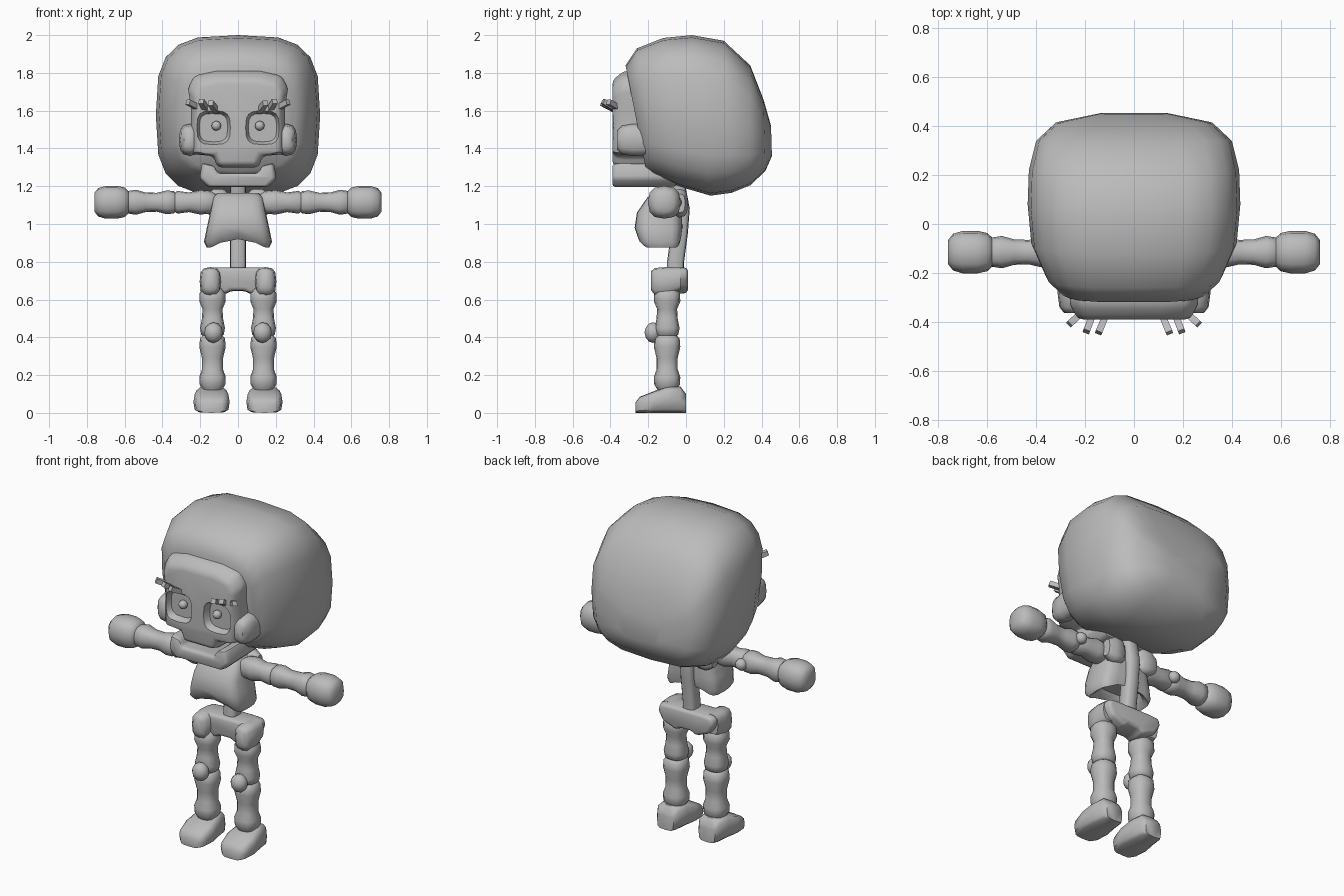
import bpy, bmesh, math
from mathutils import Vector

if "Cube" in bpy.data.objects:
    bpy.data.objects.remove(bpy.data.objects["Cube"])

grey = bpy.data.materials.new("plain grey")
grey.diffuse_color = (0.5, 0.5, 0.5, 1)
grey.use_nodes = True
grey.node_tree.nodes["Principled BSDF"].inputs["Base Color"].default_value = grey.diffuse_color


def finish(name, bm, bevel=0.0, cutters=(), angle=50):
    """Turn a bmesh into a smooth shaded object, baking bevel and cuts."""
    bmesh.ops.recalc_face_normals(bm, faces=bm.faces)
    me = bpy.data.meshes.new(name)
    bm.to_mesh(me)
    bm.free()
    ob = bpy.data.objects.new(name, me)
    bpy.context.collection.objects.link(ob)
    if bevel:
        m = ob.modifiers.new("bevel", 'BEVEL')
        m.width, m.segments, m.limit_method = bevel, 2, 'ANGLE'
    for c in cutters:
        m = ob.modifiers.new("cut", 'BOOLEAN')
        m.operation, m.object, m.solver = 'DIFFERENCE', c, 'EXACT'
    if ob.modifiers:
        dg = bpy.context.evaluated_depsgraph_get()
        baked = bpy.data.meshes.new_from_object(ob.evaluated_get(dg))
        ob.modifiers.clear()
        ob.data = baked
    ob.data.materials.clear()
    ob.data.materials.append(grey)
    bpy.ops.object.select_all(action='DESELECT')
    ob.select_set(True)
    bpy.context.view_layer.objects.active = ob
    bpy.ops.object.shade_smooth_by_angle(angle=math.radians(angle))
    return ob


def skin(loops):
    """Bridge equal length point loops and cap both ends."""
    bm = bmesh.new()
    rows = [[bm.verts.new(p) for p in l] for l in loops]
    n = len(rows[0])
    for a, b in zip(rows, rows[1:]):
        for i in range(n):
            j = (i + 1) % n
            bm.faces.new((a[i], a[j], b[j], b[i]))
    bm.faces.new(rows[0])
    bm.faces.new(rows[-1])
    return bm


def squircle(c, u, v, n=16, p=3.0):
    """Rounded square loop around c, spanned by half axes u and v."""
    c, u, v = Vector(c), Vector(u), Vector(v)
    f = lambda t: math.copysign(abs(t) ** (2 / p), t) if abs(t) > 1e-6 else 0
    return [c + u * f(math.cos(k * math.tau / n)) + v * f(math.sin(k * math.tau / n))
            for k in range(n)]


def ball(name, c, r, scale=(1, 1, 1)):
    bm = bmesh.new()
    bmesh.ops.create_icosphere(bm, subdivisions=2, radius=r)
    for v in bm.verts:
        v.co = Vector(c) + Vector(a * b for a, b in zip(v.co, scale))
    finish(name, bm)


def plate(half, levels, zc):
    """Mirror a half outline (x, z) and stack it at (y, scale) levels."""
    full = half + [(-x, z) for x, z in reversed(half)]
    return skin([[(x * s, y, zc + (z - zc) * s) for x, z in full] for y, s in levels])


def bar(name, a, b, w):
    """Square rod between two points."""
    a, b = Vector(a), Vector(b)
    d = (b - a).normalized()
    u = d.cross(Vector((0, 0, 1))).normalized() * w
    v = d.cross(u).normalized() * w
    finish(name, skin([[p + u + v, p + u - v, p - u - v, p - u + v] for p in (a, b)]), angle=30)


# Big rounded head shell: y bottom, y top, half width, z bottom, z top
shell = [(-.21, -.32, .30, 1.28, 1.84), (-.17, -.26, .36, 1.255, 1.93),
         (-.04, -.12, .42, 1.2, 1.985), (.13, .03, .435, 1.15, 2.0),
         (.24, .2, .43, 1.165, 1.97), (.34, .34, .40, 1.205, 1.84),
         (.42, .41, .32, 1.28, 1.66), (.455, .45, .14, 1.36, 1.52)]
finish("head_shell", skin([
    squircle((0, (yb + yt) / 2, (zb + zt) / 2), (w, 0, 0), (0, (yt - yb) / 2, (zt - zb) / 2), 20, 3.3)
    for yb, yt, w, zb, zt in shell]))

# Face with tapered eye sockets
cutters = []
for s in (-1, 1):
    c = finish("socket_cutter", skin([
        squircle((s * .13, y, 1.51), (r, 0, 0), (0, 0, r), 16, 3.2)
        for y, r in ((-.45, .10), (-.39, .09), (-.35, .075))]))
    c.hide_render = True
    cutters.append(c)
finish("face", plate([(.12, 1.81), (.23, 1.785), (.265, 1.72), (.25, 1.62), (.25, 1.5),
                      (.25, 1.37), (.13, 1.36), (.11, 1.30)],
                     [(-.39, .88), (-.33, 1), (-.15, 1)], 1.40), .022, cutters, 40)
for c in cutters:
    bpy.data.objects.remove(c)

# Lower jaw
finish("jaw", plate([(.11, 1.268), (.13, 1.31), (.19, 1.325), (.205, 1.24), (.16, 1.195)],
                    [(-.39, .95), (-.35, 1), (-.05, .95)], 1.26), .015, angle=40)

for s, side in ((-1, "left"), (1, "right")):
    # Cheek, pupil and lashes
    finish(side + "_cheek", skin([
        squircle((s * .255, y, 1.445), (w, 0, 0), (0, 0, h), 12, 2.6)
        for y, w, h in ((-.365, .03, .05), (-.34, .05, .075), (-.28, .058, .085), (-.18, .05, .08))]))
    ball(side + "_pupil", (s * .115, -.365, 1.52), .026)
    for a, b in (((.11, -.36, 1.595), (.145, -.445, 1.64)),
                 ((.165, -.36, 1.60), (.195, -.44, 1.65)),
                 ((.20, -.35, 1.61), (.265, -.41, 1.645))):
        bar(side + "_lash", (s * a[0], a[1], a[2]), (s * b[0], b[1], b[2]), .014)

    # Arm: upper bone, forearm, hand, elbow bump (x, radius)
    for part, prof in (
            ("upper_arm", ((.12, .045), (.145, .06), (.2, .065), (.26, .052), (.32, .06), (.345, .045))),
            ("forearm", ((.325, .045), (.34, .06), (.38, .062), (.43, .05), (.49, .052),
                         (.54, .066), (.58, .06), (.6, .04))),
            ("hand", ((.575, .055), (.6, .078), (.64, .087), (.7, .087), (.74, .075), (.76, .05)))):
        finish(f"{side}_{part}", skin([
            squircle((s * x, -.115, 1.115), (0, r, 0), (0, 0, r), 12, 2.5) for x, r in prof]))
    ball(side + "_elbow", (s * .335, -.055, 1.115), .035)

    # Shoulder blade behind the ribs
    finish(side + "_shoulder_blade", skin([
        squircle((s * x, -.035, 1.11), (0, d, 0), (0, 0, h), 12, 3)
        for x, d, h in ((.05, .02, .05), (.075, .04, .075), (.13, .045, .075), (.17, .03, .05))]))

    # Leg: thigh and shin (z, radius), knee cap
    for part, prof in (
            ("thigh", ((.66, .05), (.635, .068), (.59, .07), (.55, .053), (.5, .056),
                       (.45, .066), (.415, .06), (.4, .04))),
            ("shin", ((.415, .045), (.395, .066), (.35, .07), (.29, .056), (.23, .056),
                      (.19, .07), (.15, .068), (.12, .05)))):
        finish(f"{side}_{part}", skin([
            squircle((s * .135, -.1, z), (r, 0, 0), (0, r, 0), 12, 2.5) for z, r in prof]))
    ball(side + "_knee", (s * .13, -.175, .425), .05, (1, .9, 1.1))

    # Foot: y, half width, height
    finish(side + "_foot", skin([
        squircle((s * .14, y, h / 2), (w, 0, 0), (0, 0, h / 2), 12, 4)
        for y, w, h in ((-.268, .06, .055), (-.245, .085, .085), (-.17, .096, .115),
                        (-.1, .085, .14), (-.03, .075, .14), (0, .055, .1))]))

    # Hip lobe
    finish(side + "_hip", skin([
        squircle((s * .145, y, z), (w, 0, 0), (0, 0, h), 12, 3)
        for y, z, w, h in ((-.185, .70, .03, .05), (-.165, .695, .05, .072),
                           (-.1, .695, .058, .077), (-.03, .71, .05, .06))]))

# Hollow ribcage with an arched lower edge: z, y, half width, half depth
ribs = skin([squircle((0, y, z), (w, 0, 0), (0, d, 0), 20, 4) for z, y, w, d in (
    (1.165, -.10, .11, .07), (1.14, -.115, .132, .09), (1.06, -.14, .148, .12),
    (.98, -.145, .165, .127), (.905, -.14, .18, .117), (.875, -.13, .165, .10),
    (.89, -.13, .14, .075), (.95, -.13, .12, .06))])
for v in ribs.verts:
    if v.co.z < .92:
        v.co.z += .045 * max(0, 1 - (v.co.x / .14) ** 2)
finish("ribcage", ribs)

# Spine and neck: z, y
finish("spine", skin([squircle((0, y, z), (.042, 0, 0), (0, .045, 0), 12, 3.5)
                      for z, y in ((.70, -.055), (.8, -.055), (.95, -.035), (1.08, -.025),
                                   (1.16, -.04), (1.26, -.06))]))

# Pelvis band, set back between the hips
finish("pelvis", plate([(.12, .77), (.185, .765), (.195, .72), (.16, .66), (.07, .625), (.04, .645)],
                       [(-.13, .95), (-.06, 1), (.01, .95)], .74), .02)
